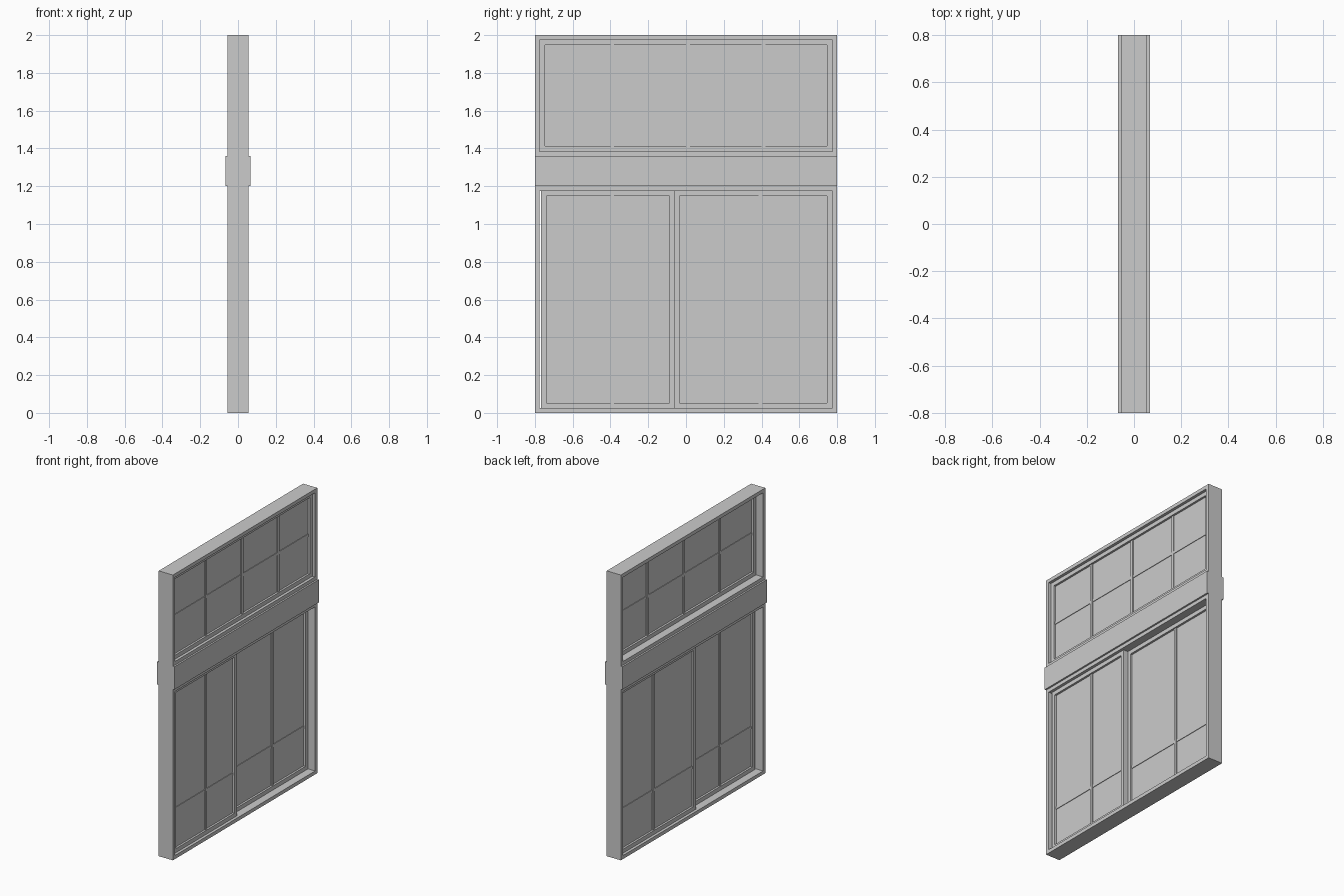
import bpy
import bmesh

if "Cube" in bpy.data.objects:
    bpy.data.objects.remove(bpy.data.objects["Cube"])


def add_box(bm, lo, hi):
    verts = bmesh.ops.create_cube(bm, size=1)["verts"]
    for v in verts:
        v.co = [(lo[i] + hi[i]) / 2 + v.co[i] * (hi[i] - lo[i]) for i in range(3)]


def finish(name, bm):
    mesh = bpy.data.meshes.new(name)
    bm.to_mesh(mesh)
    bm.free()
    obj = bpy.data.objects.new(name, mesh)
    bpy.context.collection.objects.link(obj)


def box(name, lo, hi):
    bm = bmesh.new()
    add_box(bm, lo, hi)
    finish(name, bm)


def ring(name, xs, ys, zs, w):
    """Rectangular frame in the YZ plane, extruded along X."""
    bm = bmesh.new()
    loops = []
    for x in xs:
        for d in (0, w):
            y0, y1, z0, z1 = ys[0] + d, ys[1] - d, zs[0] + d, zs[1] - d
            loops.append([bm.verts.new((x, y, z)) for y, z in
                          ((y0, z0), (y1, z0), (y1, z1), (y0, z1))])
    back_out, back_in, front_out, front_in = loops
    for a, b in ((back_out, back_in), (back_in, front_in),
                 (front_in, front_out), (front_out, back_out)):
        for i in range(4):
            j = (i + 1) % 4
            bm.faces.new((a[i], a[j], b[j], b[i]))
    bmesh.ops.recalc_face_normals(bm, faces=bm.faces)
    finish(name, bm)


def sash(name, xs, ys, zs, bar_ys, bar_z, w=0.028):
    """Sash frame with a glass pane and glazing bars."""
    ring(name + "_frame", xs, ys, zs, w)
    mid = (xs[0] + xs[1]) / 2
    y0, y1, z0, z1 = ys[0] + w, ys[1] - w, zs[0] + w, zs[1] - w
    box(name + "_glass", (mid - 0.003, y0, z0), (mid + 0.003, y1, z1))
    bm = bmesh.new()
    for y in bar_ys:
        add_box(bm, (mid - 0.01, y - 0.01, z0), (mid + 0.01, y + 0.01, z1))
    add_box(bm, (mid - 0.007, y0, bar_z - 0.01), (mid + 0.007, y1, bar_z + 0.01))
    finish(name + "_glazing_bars", bm)


# Outer frames and the wide transom between them
ring("lower_frame", (-0.055, 0.055), (-0.8, 0.8), (0, 1.2), 0.025)
ring("upper_frame", (-0.055, 0.055), (-0.8, 0.8), (1.36, 2), 0.025)
box("transom", (-0.067, -0.8, 1.2), (0.067, 0.8, 1.36))

# Fixed upper light
sash("upper_sash", (0, 0.035), (-0.775, 0.775), (1.385, 1.975), (-0.39, 0.01, 0.41), 1.68)

# Two sliding sashes on neighbouring tracks
sash("front_slider", (0, 0.035), (-0.767, -0.06), (0.025, 1.175), (-0.39,), 0.325)
sash("rear_slider", (-0.035, 0), (-0.063, 0.775), (0.025, 1.175), (0.395,), 0.325)
